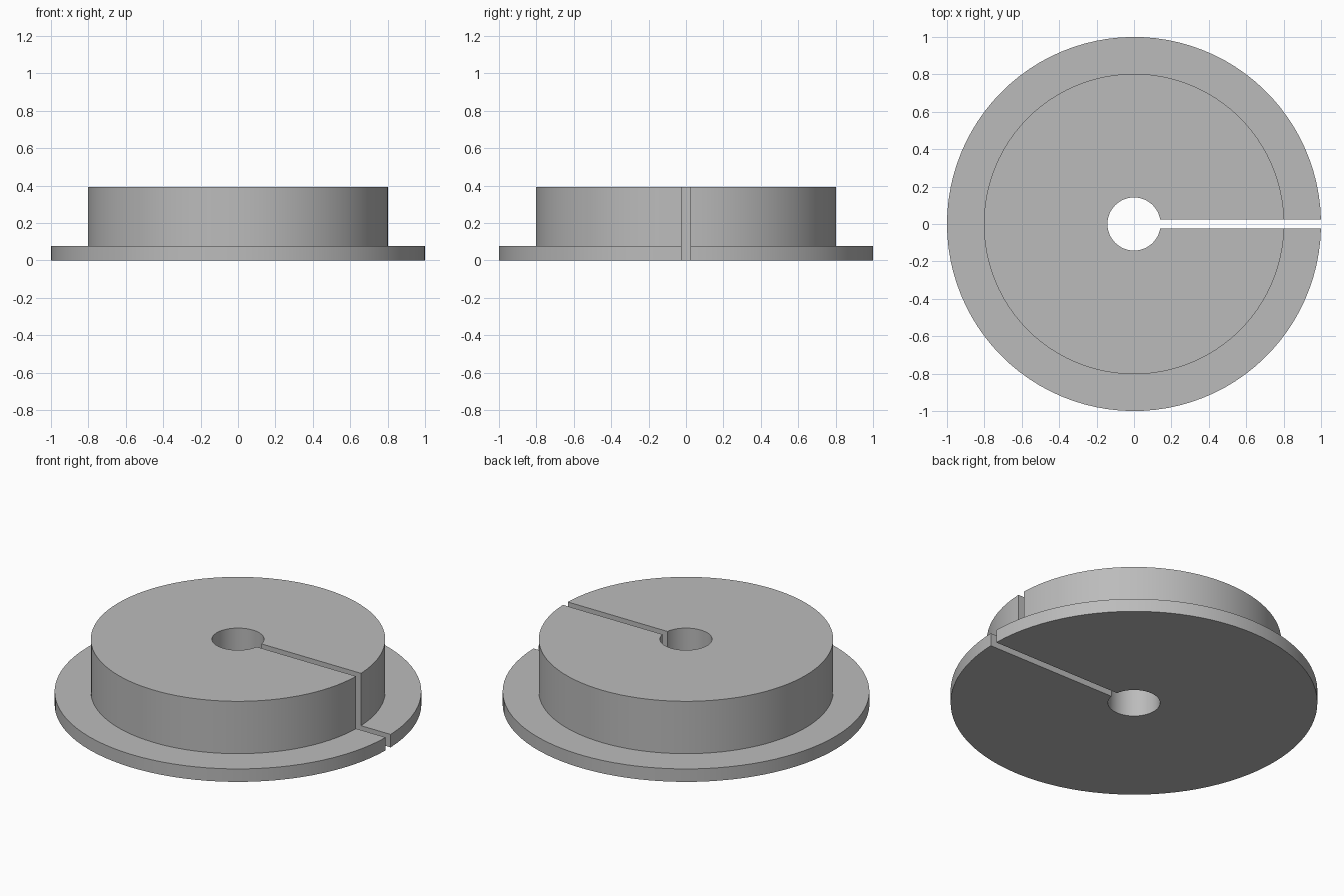
import bpy
import bmesh
from math import asin, cos, sin, tau, radians

cube = bpy.data.objects.get("Cube")
if cube:
    bpy.data.objects.remove(cube, do_unlink=True)

SEGMENTS = 96
SLOT_HALF = 0.023
BORE, HUB, FLANGE = 0.142, 0.803, 1.0
STEP_Z, TOP_Z = 0.078, 0.393

grey = bpy.data.materials.new("plain grey")
grey.use_nodes = True
colour = (0.5, 0.5, 0.5, 1)
grey.diffuse_color = colour
grey.node_tree.nodes["Principled BSDF"].inputs["Base Color"].default_value = colour

# Stepped cross-section: bore, flange and raised hub
profile = [(BORE, 0), (FLANGE, 0), (FLANGE, STEP_Z),
           (HUB, STEP_Z), (HUB, TOP_Z), (BORE, TOP_Z)]


def open_arc(bm, radius, z):
    """Arc around z that stops at both walls of the slot on +x."""
    start = asin(SLOT_HALF / radius)
    sweep = tau - 2 * start
    angles = [start + sweep * i / SEGMENTS for i in range(SEGMENTS + 1)]
    return [bm.verts.new((radius * cos(a), radius * sin(a), z)) for a in angles]


bm = bmesh.new()
arcs = [open_arc(bm, r, z) for r, z in profile]

# Swept surfaces
for a, b in zip(arcs, arcs[1:] + arcs[:1]):
    for i in range(SEGMENTS):
        bm.faces.new((a[i], b[i], b[i + 1], a[i + 1]))

# Parallel slot walls
bm.faces.new([arc[0] for arc in arcs])
bm.faces.new([arc[-1] for arc in arcs])
bmesh.ops.recalc_face_normals(bm, faces=bm.faces)

mesh = bpy.data.meshes.new("slotted_flanged_disc")
bm.to_mesh(mesh)
bm.free()
mesh.materials.append(grey)
disc = bpy.data.objects.new("slotted_flanged_disc", mesh)
bpy.context.collection.objects.link(disc)

bpy.ops.object.select_all(action="DESELECT")
disc.select_set(True)
bpy.context.view_layer.objects.active = disc
bpy.ops.object.shade_smooth_by_angle(angle=radians(30))
